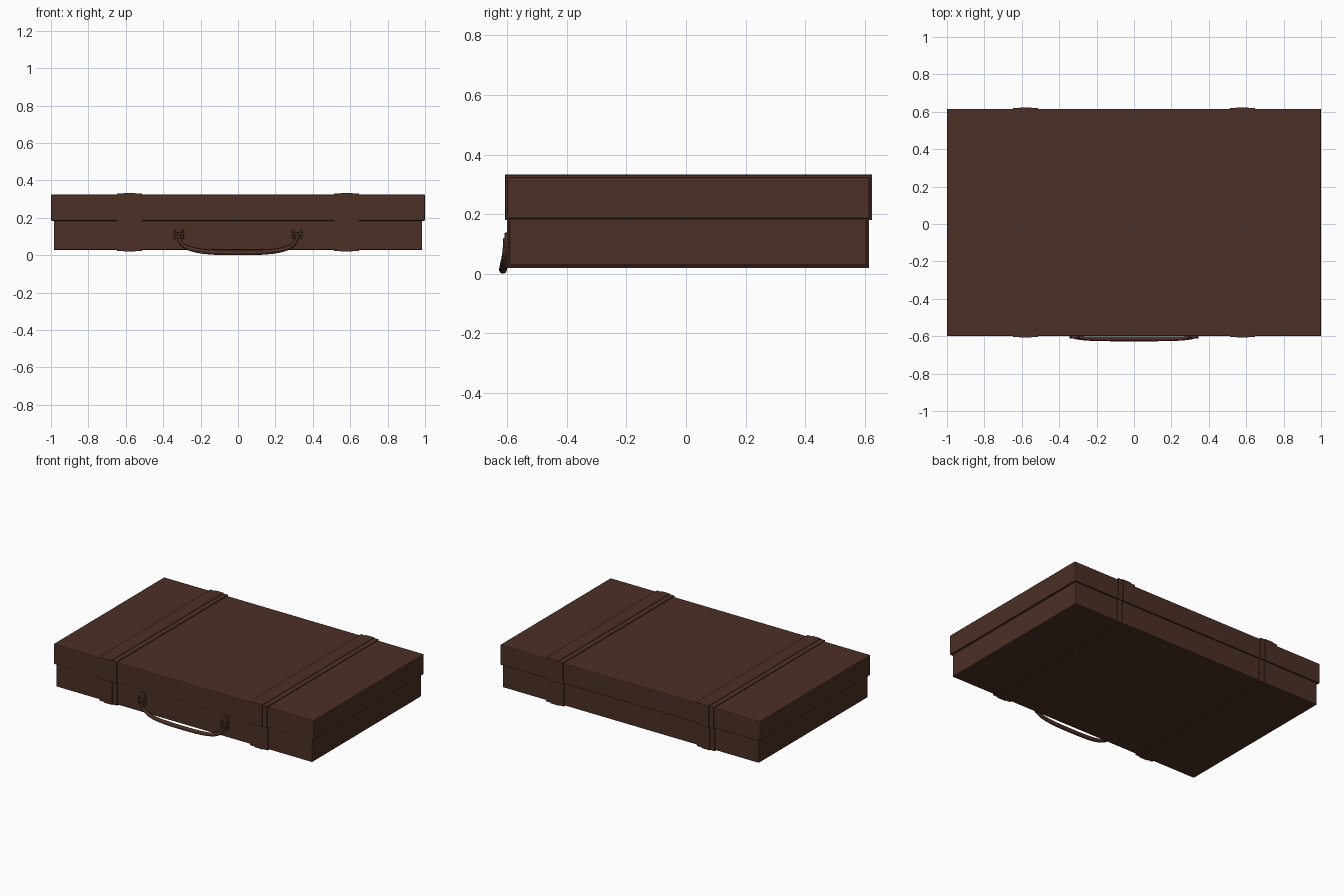
import bpy, bmesh, math
from mathutils import Vector

if "Cube" in bpy.data.objects:
    bpy.data.objects.remove(bpy.data.objects["Cube"])

leather = bpy.data.materials.new("dark brown leather")
leather.diffuse_color = (0.072, 0.029, 0.019, 1)
leather.use_nodes = True
leather.node_tree.nodes["Principled BSDF"].inputs["Base Color"].default_value = leather.diffuse_color


def finish(name, bm):
    bmesh.ops.recalc_face_normals(bm, faces=bm.faces)
    me = bpy.data.meshes.new(name)
    bm.to_mesh(me)
    bm.free()
    ob = bpy.data.objects.new(name, me)
    bpy.context.collection.objects.link(ob)
    me.materials.append(leather)
    return ob


def box(name, lo, hi, bevel=0.0):
    bm = bmesh.new()
    bmesh.ops.create_cube(bm, size=1)
    for v in bm.verts:
        v.co = Vector([(a + b) / 2 + c * (b - a) for a, b, c in zip(lo, hi, v.co)])
    ob = finish(name, bm)
    if bevel:
        m = ob.modifiers.new("bevel", 'BEVEL')
        m.width, m.segments = bevel, 2
    return ob


def strap(name, x, half, y0, y1, z_open, z_closed, t):
    """U-shaped band hugging a case half: open at z_open, wrapping round z_closed."""
    s = 1 if z_closed > z_open else -1
    n = 0.002
    prof = [(y0 - t, z_open), (y0 - t, z_closed + s * t), (y1 + t, z_closed + s * t), (y1 + t, z_open),
            (y1 - n, z_open), (y1 - n, z_closed - s * n), (y0 + n, z_closed - s * n), (y0 + n, z_open)]
    bm = bmesh.new()
    f = bm.faces.new([bm.verts.new((x - half, y, z)) for y, z in prof])
    ext = bmesh.ops.extrude_face_region(bm, geom=[f])["geom"]
    bmesh.ops.translate(bm, vec=(2 * half, 0, 0),
                        verts=[g for g in ext if isinstance(g, bmesh.types.BMVert)])
    return finish(name, bm)


def tube(name, pts, radius, kind='POLY'):
    cu = bpy.data.curves.new(name, 'CURVE')
    cu.dimensions, cu.bevel_depth, cu.bevel_resolution = '3D', radius, 3
    cu.use_fill_caps, cu.resolution_u = True, 6
    sp = cu.splines.new(kind)
    sp.points.add(len(pts) - 1)
    for p, (x, y, z, r) in zip(sp.points, pts):
        p.co, p.radius = (x, y, z, 1), r
    if kind == 'NURBS':
        sp.order_u, sp.use_endpoint_u = 3, True
    ob = bpy.data.objects.new(name, cu)
    bpy.context.collection.objects.link(ob)
    cu.materials.append(leather)
    return ob


# Case halves: lid overhangs the base slightly
box("lid", (-1, -0.600, 0.184), (1, 0.616, 0.325), 0.006)
box("base", (-0.985, -0.592, 0.028), (0.985, 0.606, 0.20), 0.005)

# Straps: wide band with a narrower raised band on it
for side, label in ((-1, "left"), (1, "right")):
    x = side * 0.58
    for half, t, kind in ((0.068, 0.005, "wide"), (0.031, 0.008, "raised")):
        strap(f"{label}_lid_strap_{kind}", x, half, -0.600, 0.616, 0.184 - t / 2, 0.325, t)
        strap(f"{label}_base_strap_{kind}", x, half, -0.592, 0.606, 0.185, 0.028, t)

    # Handle fittings: back plate, two lugs and a pin
    hx = side * 0.318
    box(f"{label}_handle_plate", (hx - 0.016, -0.598, 0.095), (hx + 0.016, -0.590, 0.168), 0.002)
    for k in (-1, 1):
        c = hx + k * 0.022
        box(f"{label}_handle_lug", (c - 0.006, -0.609, 0.088), (c + 0.006, -0.590, 0.138), 0.003)
    tube(f"{label}_handle_pin", [(hx - 0.028, -0.606, 0.115, 1), (hx + 0.028, -0.606, 0.115, 1)], 0.007)

# Handle: hanging grip, thicker in the middle
half = [(0.318, -0.606, 0.118, 0.6), (0.318, -0.606, 0.085, 0.65), (0.295, -0.609, 0.052, 0.75),
        (0.24, -0.613, 0.027, 0.9), (0.14, -0.614, 0.015, 1.0)]
path = [(-x, y, z, r) for x, y, z, r in half] + [(0, -0.614, 0.0135, 1.0)] + half[::-1]
tube("handle_grip", path, 0.0135, 'NURBS')
